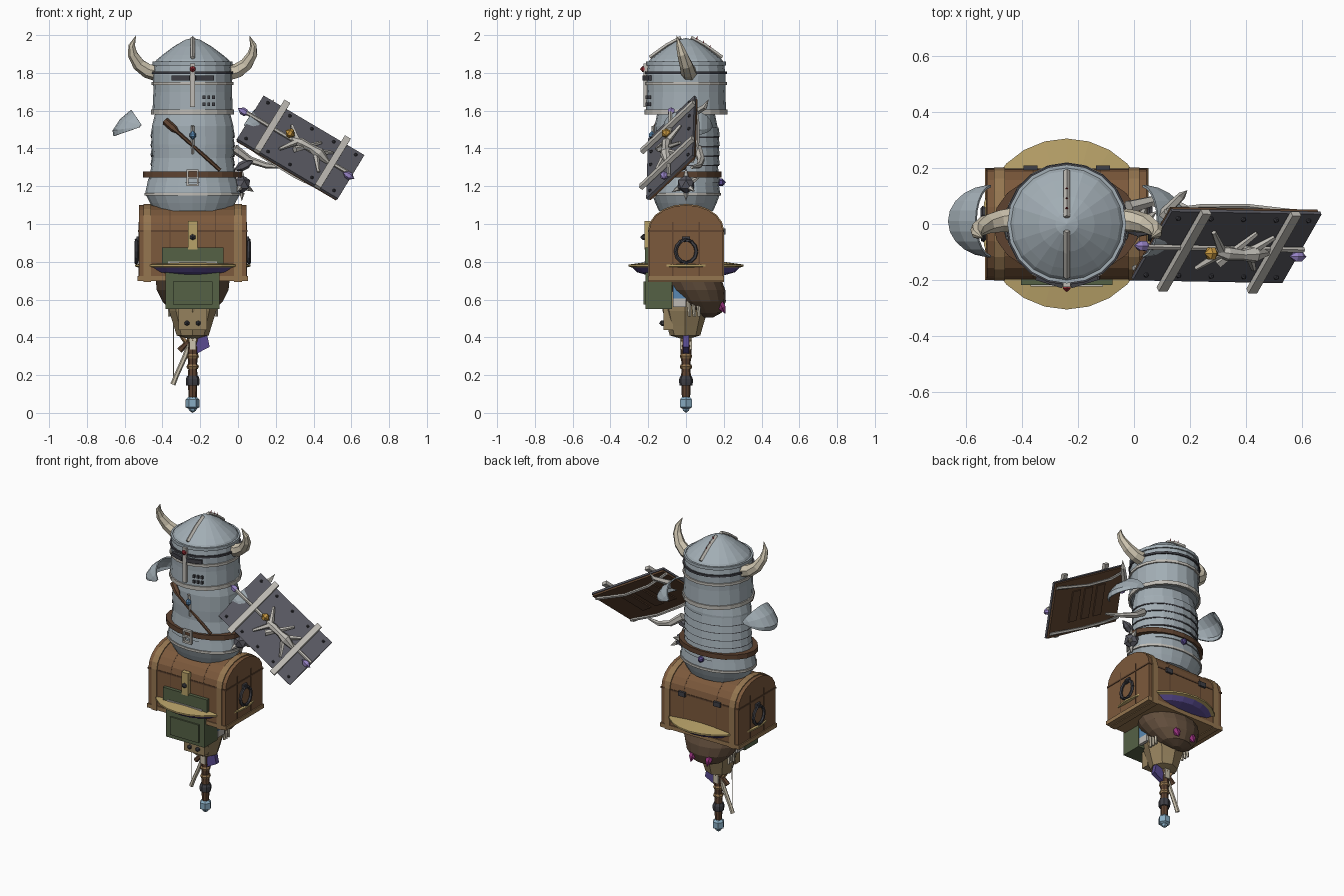
import bpy, bmesh
from math import sin, cos, pi, radians
from mathutils import Vector, Matrix

if "Cube" in bpy.data.objects:
    bpy.data.objects.remove(bpy.data.objects["Cube"])

CX = -0.24          # axis of the stacked gear
MATS = {}
COL = dict(steel=(.36, .42, .46), dark=(.05, .05, .06), trim=(.52, .5, .46), bone=(.6, .54, .42),
           wood=(.2, .1, .045), strap=(.3, .18, .08), belt=(.11, .055, .03), gold=(.48, .36, .14),
           purple=(.1, .07, .28), green=(.09, .12, .06), tan=(.3, .22, .11), bowl=(.12, .075, .045),
           slate=(.1, .1, .12), red=(.35, .03, .04), blue=(.1, .25, .45), pommel=(.25, .42, .55),
           violet=(.3, .22, .55), back=(.12, .06, .03), amber=(.55, .3, .05), magenta=(.3, .03, .2))


def finish(name, bm, col):
    bmesh.ops.recalc_face_normals(bm, faces=bm.faces)
    me = bpy.data.meshes.new(name)
    bm.to_mesh(me)
    bm.free()
    ob = bpy.data.objects.new(name, me)
    bpy.context.collection.objects.link(ob)
    if col not in MATS:
        MATS[col] = bpy.data.materials.new(col)
        MATS[col].diffuse_color = (*COL[col], 1)
    me.materials.append(MATS[col])
    return ob


def skin(name, rings, col, closed=True, caps=True):
    bm = bmesh.new()
    vs = [[bm.verts.new(p) for p in r] for r in rings]
    n = len(vs[0])
    for a, b in zip(vs, vs[1:]):
        for i in range(n if closed else n - 1):
            j = (i + 1) % n
            bm.faces.new((a[i], a[j], b[j], b[i]))
    if caps:
        bm.faces.new(vs[0])
        bm.faces.new(vs[-1])
    bmesh.ops.remove_doubles(bm, verts=bm.verts, dist=1e-5)
    return finish(name, bm, col)


def lathe(name, prof, col, n=20, sy=1, y=0, arc=(0, 360), caps=True, x=CX):
    full = arc[1] - arc[0] == 360
    k = n if full else n + 1
    ang = [radians(arc[0] + (arc[1] - arc[0]) * i / n) for i in range(k)]
    rings = [[(x + max(r, 1e-4) * cos(a), y + max(r, 1e-4) * sy * sin(a), z) for a in ang] for r, z in prof]
    return skin(name, rings, col, full, caps and full)


def band(name, r, z0, z1, col, t=.012, sy=1, arc=(0, 360), n=20):
    return lathe(name, [(r - t, z0), (r, z0), (r, z1), (r - t, z1), (r - t, z0)], col, n, sy, 0, arc, False)


def box(name, c, s, col, m=None):
    bm = bmesh.new()
    bmesh.ops.create_cube(bm, size=1, matrix=(m or Matrix()) @ Matrix.Translation(c) @ Matrix.Diagonal((*s, 1)))
    return finish(name, bm, col)


def rod(name, pts, radii, col, n=6, m=None):
    pts = [(m or Matrix()) @ Vector(p) for p in pts]
    rings = []
    for i, p in enumerate(pts):
        d = (pts[min(i + 1, len(pts) - 1)] - pts[max(i - 1, 0)]).normalized()
        a = d.cross(Vector((0, 1, 0)) if abs(d.y) < .9 else Vector((1, 0, 0))).normalized()
        b = d.cross(a)
        r = max(radii[i], 5e-4)
        rings.append([p + r * (a * cos(2 * pi * k / n) + b * sin(2 * pi * k / n)) for k in range(n)])
    return skin(name, rings, col)


def gem(name, c, r, h, col, d=(0, 0, 1), m=None):
    c, d = Vector(c), Vector(d).normalized()
    return rod(name, [c - d * h, c - d * h * .3, c + d * h * .3, c + d * h], [0, r, r, 0], col, 6, m)


def prism(name, prof, x0, x1, col):
    return skin(name, [[(x, y, z) for y, z in prof] for x in (x0, x1)], col)


# Helmet
lathe("helmet_shell", [(.2, 1.58), (.213, 1.59), (.208, 1.7), (.21, 1.79), (.2, 1.855), (.19, 1.87), (.16, 1.895),
                       (.1, 1.94), (.04, 1.975), (0, 1.985)], "steel")
band("helmet_lower_rim", .22, 1.58, 1.605, "trim")
band("helmet_middle_band", .217, 1.735, 1.752, "trim")
band("helmet_upper_band", .218, 1.795, 1.808, "dark")
band("helmet_brow", .212, 1.84, 1.86, "steel")
box("nose_strip", (CX, -.213, 1.735), (.026, .024, .23), "trim")
for s in (-1, 1):
    eye = Matrix.Translation((CX + s * .062, -.206, 1.772)) @ Matrix.Rotation(s * .3, 4, 'Z')
    box("eye_slit", (0, 0, 0), (.1, .018, .026), "dark", eye)
    rod("crest_rib", [(CX, s * .19, 1.88), (CX, s * .1, 1.945), (CX, s * .025, 1.985)], [.012] * 3, "trim", 4)
    rod("horn", [(CX + s * x, y, z) for x, y, z in ((.19, .015, 1.80), (.24, .01, 1.812), (.285, 0, 1.845),
        (.318, -.02, 1.90), (.322, -.035, 1.945), (.3, -.05, 1.998))], [.044, .04, .035, .027, .018, 0], "bone", 7)
gem("brow_gem", (CX, -.225, 1.82), .016, .018, "red", (0, 1, 0))
for i in range(3):
    for j in range(2):
        box("breath_hole", (-.18 + i * .025, -.207 + i * .007, 1.635 + j * .035), (.014, .014, .018), "dark")
    rod("crest_spike", [(CX, .05 + i * .035, 1.955 - i * .022), (CX, .06 + i * .035, 1.995 - i * .022)], [.011, 0], "red")

# Torso armour
SY = .77
lathe("breastplate", [(.17, 1.61), (.2, 1.58), (.215, 1.52), (.216, 1.42), (.212, 1.35), (.225, 1.27), (.235, 1.22)], "steel", 20, SY)
lathe("armour_skirt", [(.235, 1.24), (.25, 1.17), (.246, 1.15), (.225, 1.11), (.2, 1.07)], "steel", 20, .72)
band("skirt_trim", .256, 1.15, 1.165, "trim", sy=.72)
for z in (1.33, 1.38, 1.43, 1.48):
    lathe("back_lame", [(.224, z - .018), (.216, z + .03)], "steel", 12, .8, 0, (-15, 195))
    band("back_lame_gap", .222, z - .024, z - .016, "dark", .01, .79, (-15, 195), 12)
band("belt", .263, 1.245, 1.277, "belt", .035, .71)
for x, z, sx, sz in ((-.027, 1.245, .01, .085), (.027, 1.245, .01, .085), (0, 1.283, .064, .012), (0, 1.245, .064, .01), (0, 1.207, .064, .012)):
    box("buckle_bar", (CX + x, -.19, z), (sx, .018, sz), "trim")
rod("chest_staff", [(-.385, -.135, 1.545), (-.34, -.158, 1.505), (-.32, -.168, 1.487), (-.095, -.15, 1.285)], [.02, .02, .01, .01], "belt")
rod("chest_ridge", [(CX, -.16, 1.37), (CX, -.175, 1.52)], [.009, .009], "trim", 4)
gem("chest_gem", (CX, -.18, 1.47), .018, .025, "blue")
gem("back_belt_gem", (CX, .185, 1.22), .02, .026, "purple", (0, 1, 0))

# Shoulder shells
for s in (-1, 1):
    sec = [(.42, 1.465), (.424, 1.495), (.385, 1.555), (.326, 1.605)]
    angs = [radians(-84 + 168 * i / 10) for i in range(11)]
    rings = [[(CX + s * (.265 + (x - .265) * cos(a)), .01 + .13 * sin(a), 1.517 + (z - 1.517) * cos(a)) for a in angs] for x, z in sec]
    ob = skin("shoulder_shell", rings, "steel", False, False)
    ob.modifiers.new("thickness", 'SOLIDIFY').thickness = .008

# Spiked ball hanging on the belt
ball = Vector((.02, .0, 1.21))
bm = bmesh.new()
bmesh.ops.create_icosphere(bm, subdivisions=1, radius=.05, matrix=Matrix.Translation(ball))
dirs = [v.co - ball for v in bm.verts if v.co.x > ball.x - .03][::2]
finish("spiked_ball", bm, "slate")
for d in dirs:
    rod("ball_spike", [ball + d * .9, ball + d * 1.75], [.016, 0], "trim", 5)
gem("upper_spike_gem", (.03, -.02, 1.31), .025, .06, "slate", (1, .2, .5))

# Tilted shield: u along its length, v up its width, w out of the face
u = Vector((.86, -.016, -.508)).normalized()
w = Vector((.332, -.737, .585))
w = (w - u * w.dot(u)).normalized()
v = w.cross(u)
S = Matrix((u, v, w)).transposed().to_4x4()
S.translation = (.329, -.076, 1.402)
box("shield_face", (0, 0, .003), (.62, .364, .014), "slate", S)
box("shield_back", (0, 0, -.01), (.61, .355, .014), "back", S)
for i in (-1, 0, 1):
    box("shield_back_plank", (i * .11, 0, -.02), (.07, .2, .008), "belt", S)
for s in (-1, 1):
    box("shield_bar", (s * .186, 0, .03), (.036, .41, .022), "trim", S)
    rod("shield_back_rib", [(-.31, s * .15, -.02), (-.15, s * .14, -.055), (.05, s * .14, -.06), (.3, s * .15, -.02)], [.01] * 4, "trim", 5, S)
    for i in range(5):
        gem("shield_rivet", (-.27 + i * .135, s * .15, .012), .009, .012, "dark", (0, 0, 1), S)
rod("shield_staff", [(-.34, .005, .02), (.31, .005, .02)], [.011, .011], "trim", 6, S)
gem("staff_gem", (-.355, .005, .015), .02, .035, "violet", (1, 0, 0), S)
gem("staff_gem", (.295, -.02, .03), .02, .035, "violet", (1, 0, 0), S)
gem("shield_orb", (-.085, .01, .05), .025, .028, "amber", (1, 0, 0), S)
rod("figure_body", [(-.06, 0, .03), (-.01, 0, .04), (.05, 0, .045), (.1, 0, .04), (.18, -.01, .02)], [.012, .026, .02, .032, .008], "trim", 7, S)
for a, b in (((-.03, 0), (-.1, .09)), ((-.03, 0), (-.09, -.1)), ((.08, 0), (.16, .07)), ((.08, 0), (.15, -.1)), ((-.02, -.06), (.08, .09))):
    rod("figure_limb", [(*a, .035), (*b, .022)], [.018, .009], "trim", 5, S)
rod("shield_arm", [(-.02, .06, 1.40), (.06, .08, 1.34), (.15, .07, 1.31), (.25, .03, 1.30)], [.025, .02, .016, .008], "trim")
rod("shield_claw", [(.1, .03, 1.58), (.17, .1, 1.62), (.19, .12, 1.66)], [.02, .015, 0], "trim", 5)

# Chest with a curved lid
lid = [(.195 * cos(pi * i / 10), .965 + .135 * sin(pi * i / 10)) for i in range(11)]


def outline(k):
    return [(y * k, .9 + (z - .9) * k) for y, z in lid + [(-.195, .70), (.195, .70)]]


prism("chest_body", outline(1), -.525, .045, "wood")
for x in (-.48, 0):
    prism("chest_strap", outline(1.03), x - .02, x + .02, "strap")
for x in (-.36, -.12):
    prism("plank_seam", outline(1.004), x - .003, x + .003, "back")
box("chest_seam", (CX, 0, .962), (.578, .396, .01), "back")
box("chest_base", (CX, 0, .712), (.585, .4, .026), "strap")
box("chest_latch", (CX, -.205, .94), (.05, .03, .15), "gold")
gem("latch_knob", (CX, -.222, .93), .016, .02, "dark", (0, 1, 0))
for s in (-1, 1):
    bx = CX + s * .288
    rod("side_handle_ring", [(bx + s * .01, .055 * cos(pi * i / 6), .855 + .06 * sin(pi * i / 6)) for i in range(13)], [.01] * 13, "dark", 5)
    box("side_handle_mount", (bx, 0, .92), (.02, .04, .03), "dark")
    for y in (-.07, .07):
        box("side_seam", (bx - s * .002, y, .86), (.004, .006, .3), "back")
    box("back_hinge", (CX + s * .13, .2, .96), (.05, .016, .03), "dark")

# Broad hat threaded through the chest
lathe("hat_brim", [(0, .83), (.2, .80), (.305, .785), (.305, .775), (.28, .768)], "gold", 24)
lathe("hat_lining", [(.29, .775), (.26, .745), (.2, .728), (0, .72)], "purple", 24)

# Satchel
box("satchel_body", (CX, -.145, .67), (.285, .14, .24), "green")
box("satchel_flap", (CX, -.15, .83), (.325, .135, .09), "green")
box("satchel_hem", (CX, -.218, .795), (.26, .01, .014), "trim")
box("satchel_pocket", (CX, -.216, .635), (.21, .018, .12), "green")

# Bowl and sack under the chest
bowl = lathe("tilted_bowl", [(.195, .70), (.19, .65), (.16, .59), (.1, .53), (.03, .505)], "bowl", 16, .82, .03)
for p in bowl.data.vertices:
    p.co.y += (.70 - p.co.z) * .45
lathe("sack", [(.12, .70), (.13, .6), (.125, .54), (.1, .46), (.085, .41), (.03, .395)], "tan", 8, .95, -.005)
box("front_pouch", (CX, -.095, .5), (.15, .05, .12), "tan")
for s in (-1, 1):
    gem("pouch_clasp", (CX + s * .03, -.125, .475), .014, .018, "dark", (0, 1, 0))
    box("cloth_patch", (CX + s * .13, -.035, .64), (.02, .07, .07), "blue")
    box("cloth_lining", (CX + s * .13, -.035, .583), (.02, .07, .045), "trim")
    gem("back_charm", (CX + s * .06, .185, .57), .022, .05, "magenta", (0, .5, -1))
    for i in range(3):
        rod("hanging_finger", [(CX + s * .12, .01 + i * .025, .64), (CX + s * .125, .02 + i * .025, .51)], [.013, .008], "bone", 5)

# Handle at the bottom
lathe("handle_grip", [(.026, .62), (.034, .41), (.024, .39), (.03, .33), (.022, .24), (.026, .2), (.022, .08)], "belt", 8)
box("handle_inlay", (CX, 0, .37), (.035, .062, .07), "bone")
for z in (.385, .3, .245):
    lathe("handle_wrap", [(.028, z - .012), (.033, z), (.028, z + .012)], "strap", 8)
lathe("handle_collar", [(.034, .145), (.036, .16), (.036, .18), (.03, .195)], "dark", 8)
lathe("pommel", [(.022, .085), (.037, .07), (.037, .03), (.022, .022), (.018, .012), (0, 0)], "pommel", 6)
rod("bow_limb", [(-.345, 0, .15), (-.325, 0, .2), (-.28, 0, .3), (-.24, 0, .42)], [.014, .013, .014, .012], "bone")
rod("bow_limb_brace", [(-.31, 0, .33), (-.25, 0, .39)], [.016, .012], "belt")
rod("bow_string", [(-.342, 0, .16), (-.34, 0, .57)], [.003, .003], "bone", 4)
skin("purple_pennant", [[(x, y, z) for x, z in ((-.225, .31), (-.15, .35), (-.165, .42), (-.235, .38))] for y in (-.015, .015)], "purple")
for s in (-1, 1):
    rod("fork_prong", [(CX + s * .02, 0, .35), (CX + s * .06, 0, .41), (CX + s * .055, 0, .47)], [.012, .012, .008], "strap", 5)

for m in bpy.data.materials:
    if m.users and not m.is_grease_pencil:
        m.use_nodes = True
        m.node_tree.nodes["Principled BSDF"].inputs["Base Color"].default_value = m.diffuse_color
